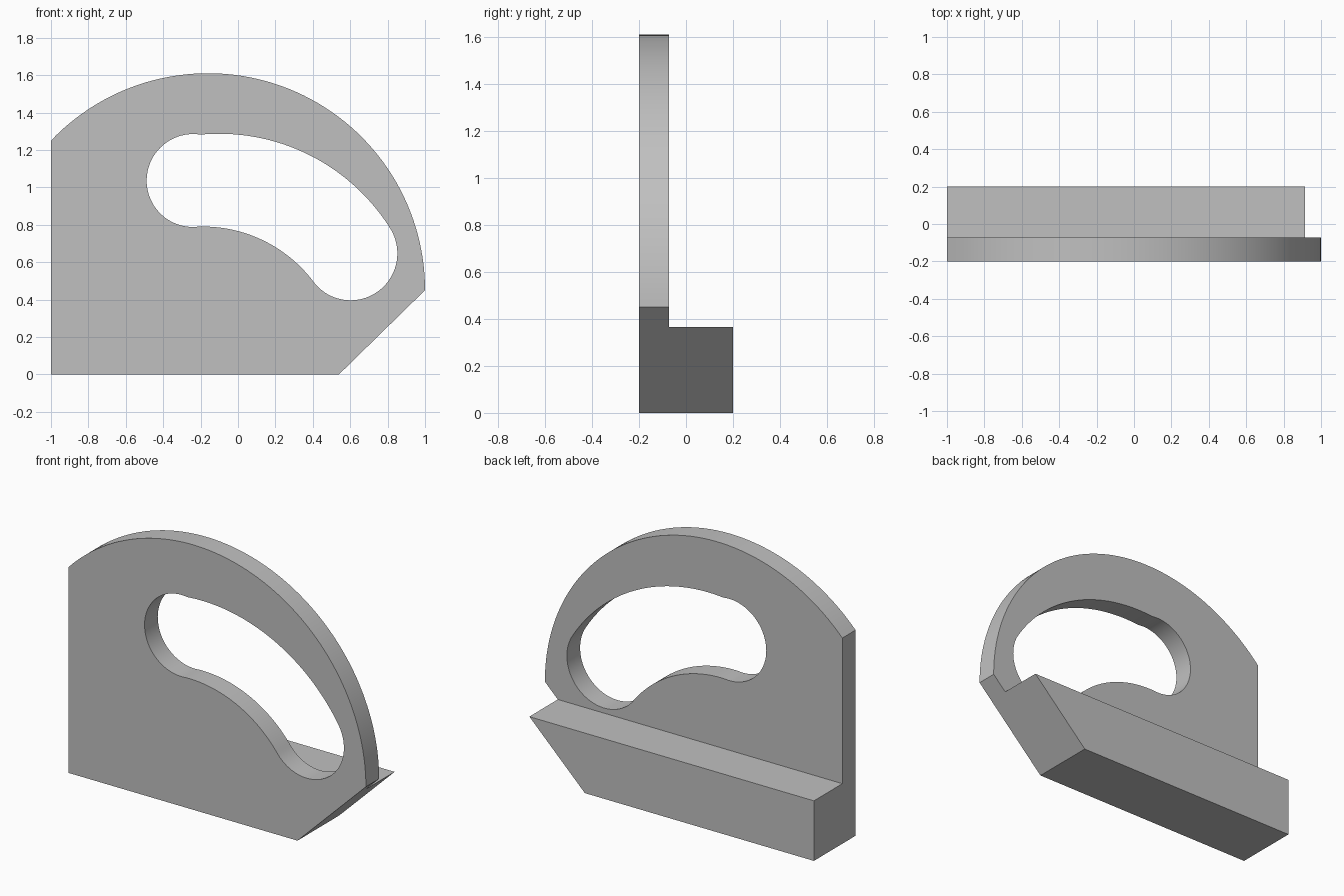
import bpy, bmesh
from math import atan2, cos, sin, tau, hypot

cube = bpy.data.objects.get("Cube")
if cube:
    bpy.data.objects.remove(cube, do_unlink=True)

grey = bpy.data.materials.new("plain_grey")
grey.use_nodes = True
colour = (0.53, 0.53, 0.53, 1)
grey.diffuse_color = colour
grey.node_tree.nodes["Principled BSDF"].inputs["Base Color"].default_value = colour


def arc(centre, start, end, clockwise=True, steps=40):
    """Points from start up to, but not including, end around a centre."""
    (cx, cz), (sx, sz), (ex, ez) = centre, start, end
    a0, a1 = atan2(sz - cz, sx - cx), atan2(ez - cz, ex - cx)
    sweep = -((a0 - a1) % tau) if clockwise else (a1 - a0) % tau
    r0, r1 = hypot(sx - cx, sz - cz), hypot(ex - cx, ez - cz)
    points = []
    for i in range(steps):
        t = i / steps
        r, a = r0 + (r1 - r0) * t, a0 + sweep * t
        points.append((cx + r * cos(a), cz + r * sin(a)))
    return points


def slab(name, loops, front, back):
    """Fill outlines in the xz plane and extrude them from front to back."""
    bm = bmesh.new()
    edges = []
    for loop in loops:
        verts = [bm.verts.new((x, front, z)) for x, z in loop]
        edges += [bm.edges.new((v, verts[i - 1])) for i, v in enumerate(verts)]
    bmesh.ops.triangle_fill(bm, edges=edges, use_beauty=True)
    result = bmesh.ops.extrude_face_region(bm, geom=bm.faces[:], use_keep_orig=True)
    moved = [g for g in result["geom"] if isinstance(g, bmesh.types.BMVert)]
    bmesh.ops.translate(bm, verts=moved, vec=(0, back - front, 0))
    bmesh.ops.recalc_face_normals(bm, faces=bm.faces[:])
    mesh = bpy.data.meshes.new(name)
    bm.to_mesh(mesh)
    bm.free()
    mesh.materials.append(grey)
    obj = bpy.data.objects.new(name, mesh)
    bpy.context.collection.objects.link(obj)
    bpy.ops.object.select_all(action="DESELECT")
    obj.select_set(True)
    bpy.context.view_layer.objects.active = obj
    bpy.ops.object.shade_smooth_by_angle(angle=0.5)
    return obj


# Upright plate outline: rounded top, chamfered lower corner
shoulder, tip, toe = (-1, 1.25), (1, 0.45), (0.54, 0)
outline = arc((-0.16, 0.45), shoulder, tip, steps=64) + [tip, toe, (-1, 0)]

# Curved grip opening: two round ends joined by two arcs
a, b, c, d = (-0.2, 1.282), (0.82, 0.77), (0.4, 0.5), (-0.21, 0.79)
opening = (arc((-0.1, 0.206), a, b)
           + arc((0.6, 0.645), b, c)
           + arc((-0.2, 0.055), c, d, clockwise=False)
           + arc((-0.24, 1.035), d, a))
slab("handle_plate", [outline, opening], -0.2, -0.073)

# Thick ledge along the bottom of the back
height = 0.365
slope = (tip[0] - toe[0]) / tip[1]
ledge = [(-1, 0), (-1, height), (toe[0] + height * slope, height), toe]
slab("back_ledge", [ledge], -0.073, 0.2)
